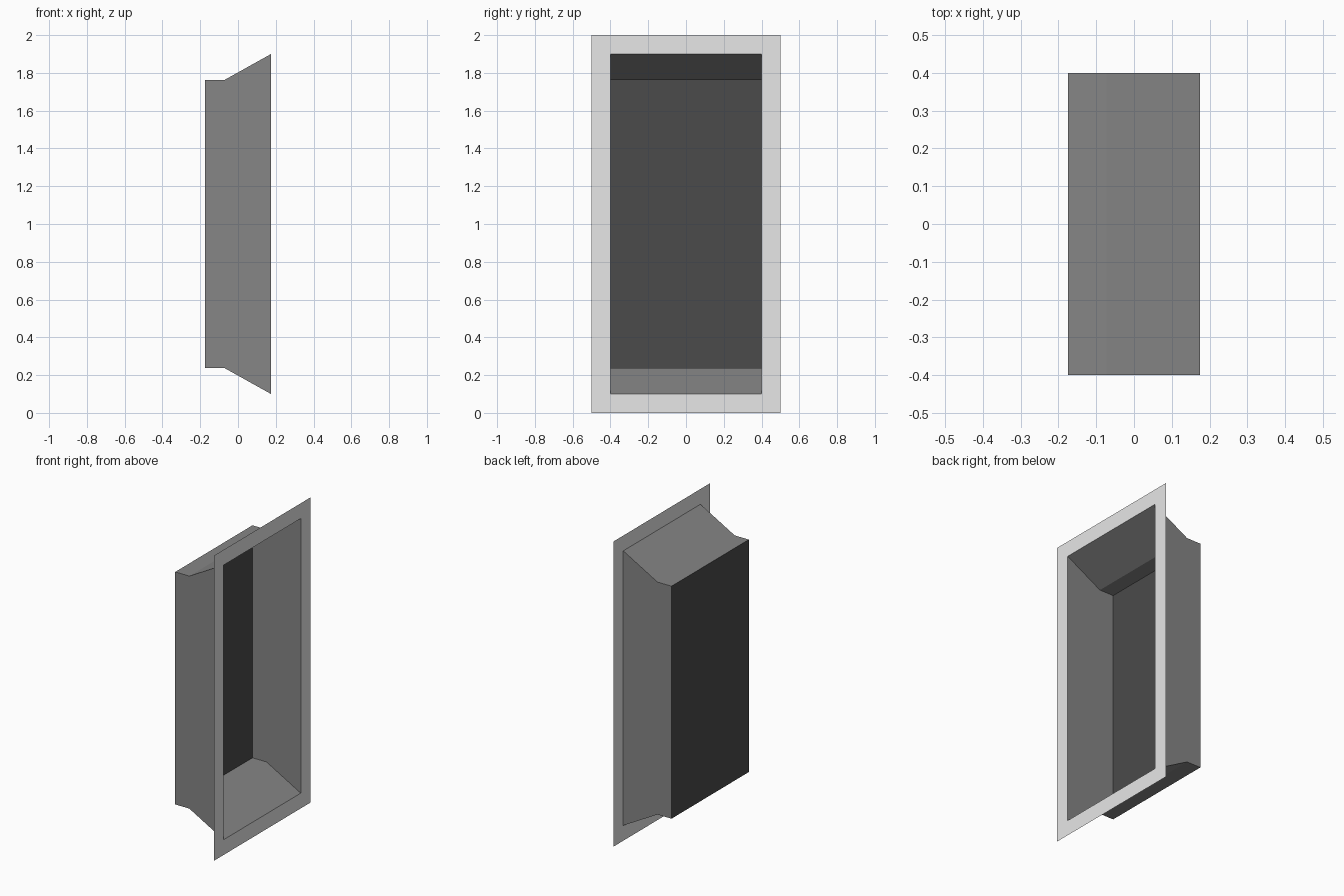
import bpy
import bmesh

if "Cube" in bpy.data.objects:
    bpy.data.objects.remove(bpy.data.objects["Cube"], do_unlink=True)

MID_Z = 1.0
FRONT, BEND, BACK = 0.175, -0.073, -0.175   # depths along x
OPENING = 0.4                               # half width of the recess


def material(name, grey):
    mat = bpy.data.materials.new(name)
    mat.use_nodes = True
    color = (grey, grey, grey, 1)
    mat.diffuse_color = color
    mat.node_tree.nodes["Principled BSDF"].inputs["Base Color"].default_value = color
    return mat


def sheet(name, rings, mat, cap=False):
    """Join rectangular rings (x, half width, half height), or fill the last one."""
    bm = bmesh.new()
    loops = []
    for x, w, h in rings:
        corners = ((-w, -h), (w, -h), (w, h), (-w, h))
        loops.append([bm.verts.new((x, y, MID_Z + z)) for y, z in corners])
    for a, b in zip(loops, loops[1:]):
        for i in range(4):
            j = (i + 1) % 4
            bm.faces.new((a[i], a[j], b[j], b[i]))
    if cap:
        bm.faces.new(loops[-1])
    mesh = bpy.data.meshes.new(name)
    bm.to_mesh(mesh)
    bm.free()
    mesh.materials.append(mat)
    obj = bpy.data.objects.new(name, mesh)
    bpy.context.collection.objects.link(obj)
    return obj


# Flat rim around the opening
sheet("rim", [(FRONT, 0.5, 1.0), (FRONT, OPENING, 0.9)],
      material("light grey", 0.8))

# Recess walls: sloped top and bottom, then a straight section
sheet("recess_walls",
      [(FRONT, OPENING, 0.9), (BEND, OPENING, 0.762), (BACK, OPENING, 0.762)],
      material("mid grey", 0.24))

# Dark panel closing the recess
sheet("back_panel", [(BACK, OPENING, 0.762)],
      material("dark grey", 0.07), cap=True)
